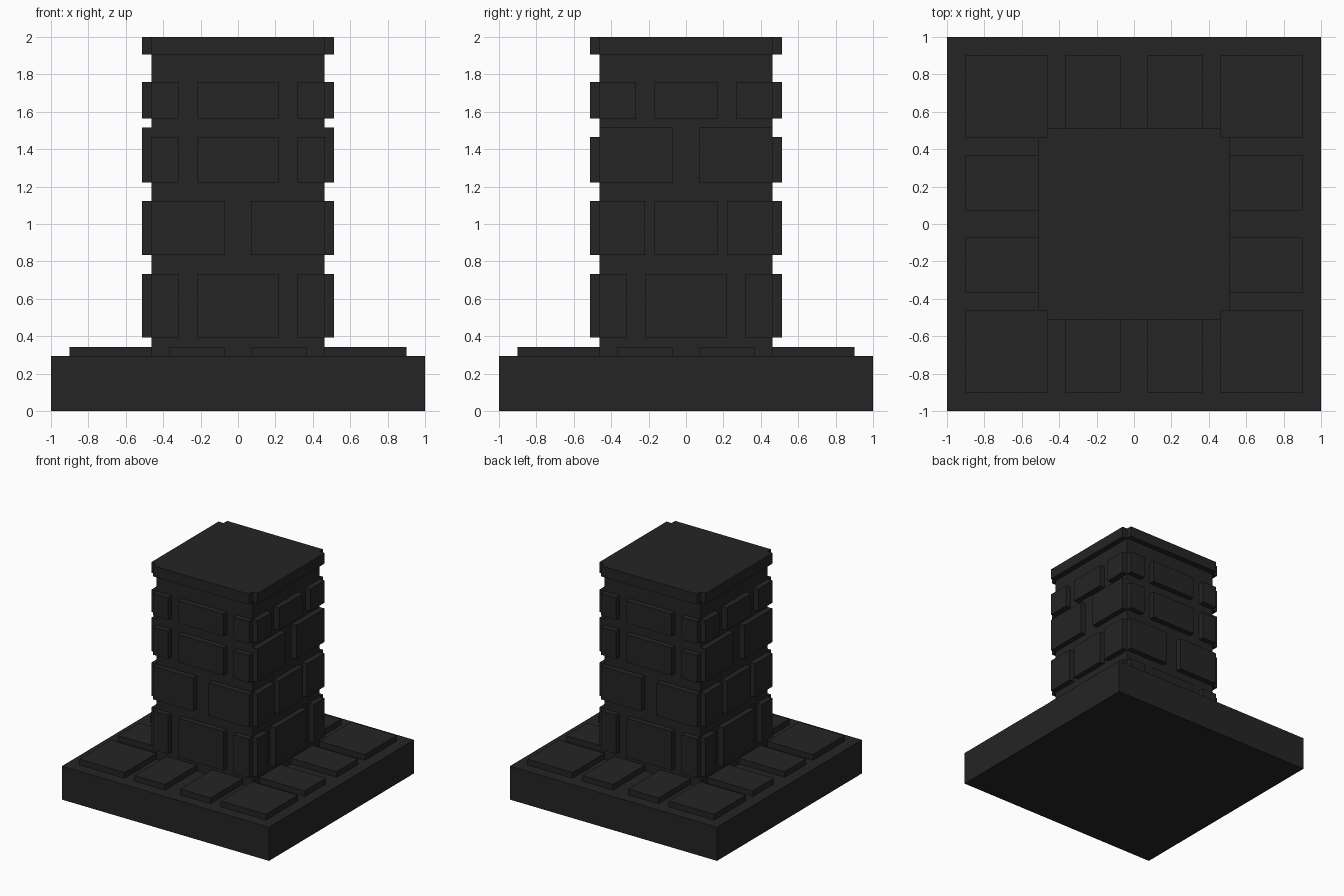
import bpy, bmesh, math
from mathutils import Matrix, Vector

old = bpy.data.objects.get("Cube")
if old:
    bpy.data.objects.remove(old, do_unlink=True)

stone = bpy.data.materials.new("charcoal stone")
stone.use_nodes = True
COLOUR = (0.018, 0.018, 0.018, 1)
stone.diffuse_color = COLOUR
stone.node_tree.nodes["Principled BSDF"].inputs["Base Color"].default_value = COLOUR

CORE, FACE = 0.463, 0.512          # half widths of the shaft and its raised bricks
BASE_TOP, TILE_TOP = 0.293, 0.343
CAP_BOTTOM, TOP = 1.907, 2.0


def finish(name, bm):
    mesh = bpy.data.meshes.new(name)
    bmesh.ops.recalc_face_normals(bm, faces=bm.faces)
    bm.to_mesh(mesh)
    bm.free()
    mesh.materials.append(stone)
    obj = bpy.data.objects.new(name, mesh)
    bpy.context.collection.objects.link(obj)
    return obj


def add_box(bm, low, high, turn=0):
    """Add a box between two corners, turned about z."""
    low, high = Vector(low), Vector(high)
    m = (Matrix.Rotation(turn, 4, 'Z') @ Matrix.Translation((low + high) / 2)
         @ Matrix.Diagonal((*(high - low), 1)))
    bmesh.ops.create_cube(bm, size=1, matrix=m)


# Base slab and column shaft
for name, half, z0, z1 in (("base_slab", 1.0, 0, BASE_TOP),
                           ("column_shaft", CORE, BASE_TOP, CAP_BOTTOM)):
    bm = bmesh.new()
    add_box(bm, (-half, -half, z0), (half, half, z1))
    finish(name, bm)

# Paving tiles: one corner tile and two edge tiles per side
bm = bmesh.new()
for k in range(4):
    turn = k * math.pi / 2
    add_box(bm, (CORE, -0.902, BASE_TOP), (0.902, -CORE, TILE_TOP), turn)
    for x0, x1 in ((-0.367, -0.073), (0.073, 0.367)):
        add_box(bm, (x0, -0.902, BASE_TOP), (x1, -CORE, TILE_TOP), turn)
finish("paving_tiles", bm)

# Brick courses: (bottom, top, half width of middle brick, inner edge of end bricks)
THREE = (0.217, 0.317)
FRONT_ROWS = [(0.393, 0.733, *THREE), (0.833, 1.123, 0, 0.073),
              (1.223, 1.465, *THREE), (1.565, 1.76, *THREE)]
SIDE_ROWS = [(0.393, 0.733, *THREE), (0.833, 1.123, 0.168, 0.222),
             (1.223, 1.515, 0, 0.073), (1.565, 1.76, 0.168, 0.268)]
SIDES = (("front", FRONT_ROWS), ("left", SIDE_ROWS),
         ("back", FRONT_ROWS), ("right", SIDE_ROWS))
for k, (side, rows) in enumerate(SIDES):
    bm = bmesh.new()
    for z0, z1, middle, inner in rows:
        spans = [(-CORE, -inner), (inner, CORE)]
        if middle:
            spans.append((-middle, middle))
        for x0, x1 in spans:
            add_box(bm, (x0, -FACE, z0), (x1, -CORE, z1), k * math.pi / 2)
    finish(side + "_bricks", bm)

# Cap with notched corners, extruded from its outline
bm = bmesh.new()
corner = [(CORE, -FACE), (CORE, -CORE), (FACE, -CORE)]
outline = [Matrix.Rotation(k * math.pi / 2, 2) @ Vector(p) for k in range(4) for p in corner]
face = bm.faces.new([bm.verts.new((p.x, p.y, CAP_BOTTOM)) for p in outline])
new = bmesh.ops.extrude_face_region(bm, geom=[face], use_keep_orig=True)["geom"]
bmesh.ops.translate(bm, vec=(0, 0, TOP - CAP_BOTTOM),
                    verts=[v for v in new if isinstance(v, bmesh.types.BMVert)])
finish("column_cap", bm)
